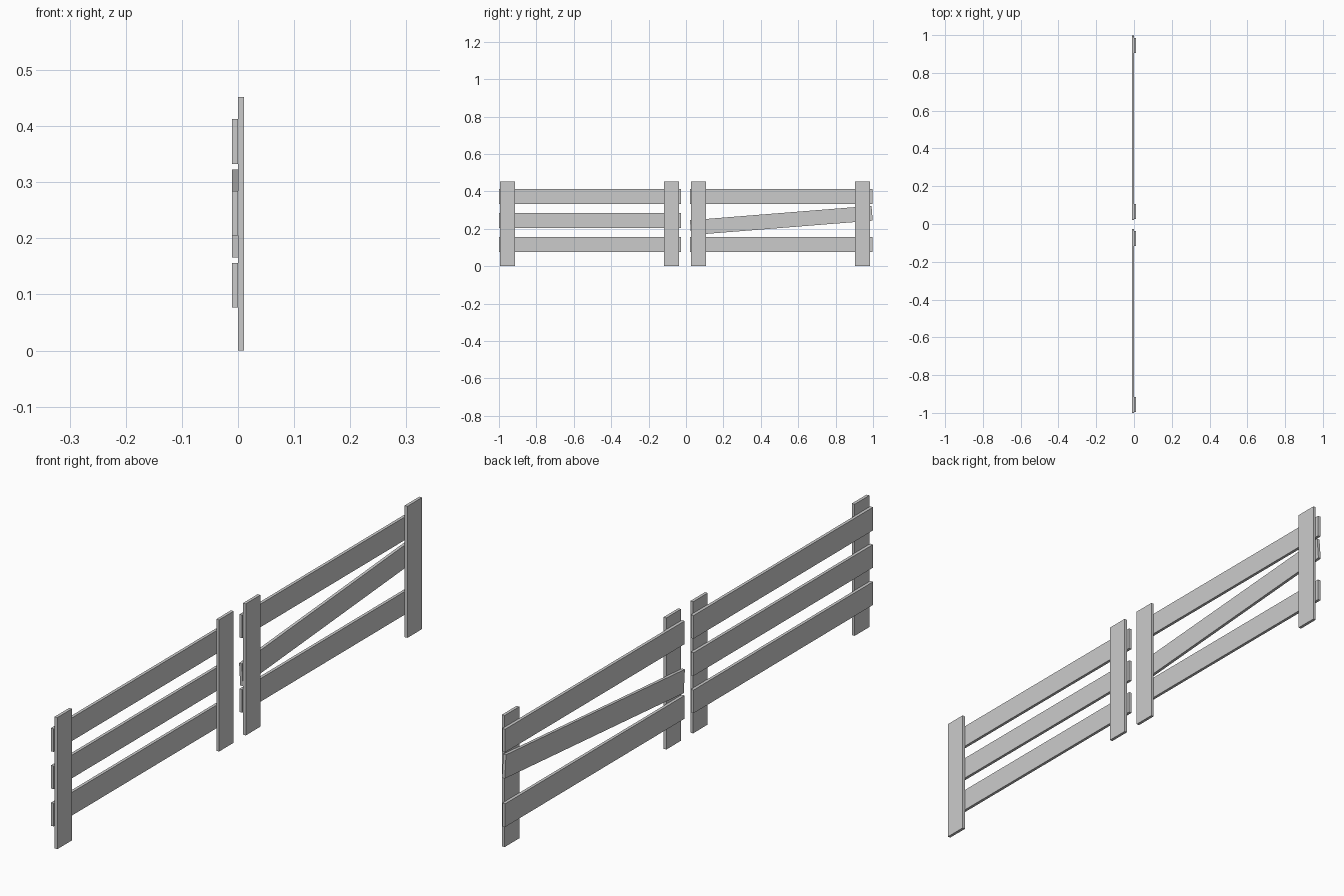
import bpy, math

if "Cube" in bpy.data.objects:
    bpy.data.objects.remove(bpy.data.objects["Cube"])

THICK = 0.0105
HEIGHT = 0.452
RAIL_LEN = 0.974
BOARD_W = 0.0795


def board(name, x, y, z, width, height, tilt=0.0):
    """Flat plank in the YZ plane, centred at (x, y, z)."""
    bpy.ops.mesh.primitive_cube_add(size=1, location=(x, y, z))
    ob = bpy.context.object
    ob.name = name
    ob.scale = (THICK, width, height)
    ob.rotation_euler.x = tilt
    return ob


# Each panel: rail centre, post centres, tilt of the middle rail
panels = [
    ("left", -0.513, (-0.955, -0.078), 0.0),
    ("right", 0.5095, (0.067, 0.944), math.radians(4.55)),
]

for side, rail_y, post_ys, tilt in panels:
    # upright posts on the +x side
    for i, y in enumerate(post_ys):
        board(f"{side}_post_{i + 1}", THICK / 2, y, HEIGHT / 2, BOARD_W, HEIGHT)
    # three rails behind the posts; the middle one may hang crooked
    for label, z, t in (("lower", 0.1165, 0), ("middle", 0.2445, tilt), ("upper", 0.3725, 0)):
        board(f"{side}_{label}_rail", -THICK / 2, rail_y, z, RAIL_LEN, BOARD_W, t)
